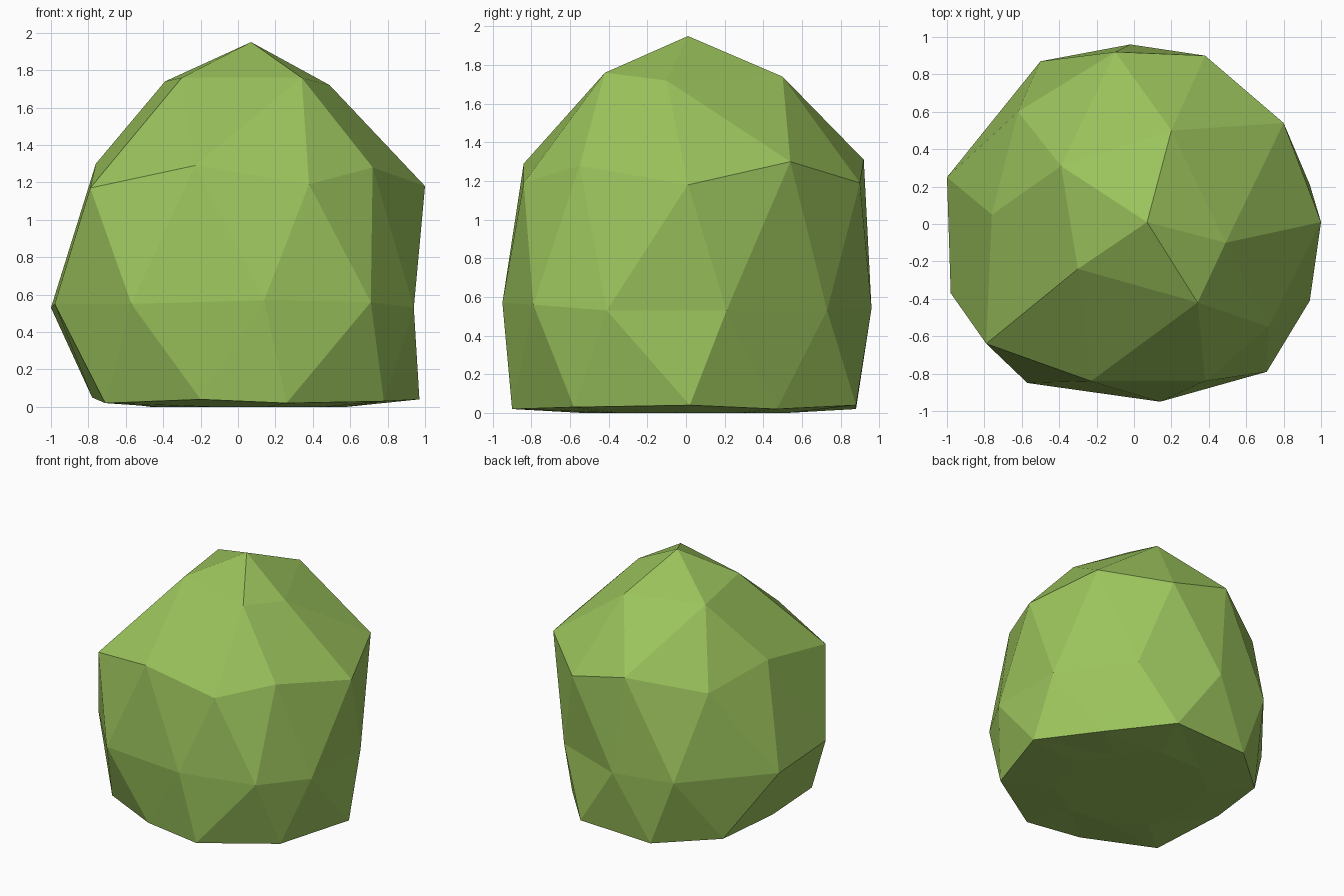
import bpy, bmesh

if "Cube" in bpy.data.objects:
    bpy.data.objects.remove(bpy.data.objects["Cube"])

# Low-poly bush: rings of a lumpy, flat-bottomed icosphere, counted anticlockwise from +x
shoulder = [(.49, -.10, 1.72), (.20, .50, 1.74), (-.39, .31, 1.74), (-.30, -.24, 1.76), (.34, -.42, 1.76)]
upper = [(1, .01, 1.18), (.80, .54, 1.30), (.38, .90, 1.19), (-.10, .92, 1.31), (-.62, .60, 1.20),
         (-.76, .05, 1.30), (-.79, -.64, 1.17), (-.23, -.84, 1.29), (.38, -.84, 1.19), (.72, -.55, 1.28)]
belly = [(.94, .21, .53), (.57, .73, .53), (-.02, .96, .54), (-.50, .87, .55), (-1, .25, .53),
         (-.98, -.37, .55), (-.57, -.85, .55), (.14, -.95, .57), (.71, -.79, .56), (.94, -.41, .53)]
base = [(.97, .02, .04), (.68, .47, .02), (.32, .88, .04), (-.30, .88, .02), (-.70, .53, .03),
        (-.78, .02, .05), (-.71, -.58, .02), (-.20, -.85, .04), (.26, -.90, .02), (.78, -.58, .03)]

bm = bmesh.new()
top = bm.verts.new((.07, .01, 1.95))
A, B, C, D = [[bm.verts.new(p) for p in ring] for ring in (shoulder, upper, belly, base)]
# underside: shrunken copy of the base ring lying on the ground
E = [bm.verts.new((x * .6, y * .6, 0)) for x, y, z in base]

# crown and shoulder
for i in range(5):
    a, a2 = A[i], A[(i + 1) % 5]
    o, m, o2 = B[2 * i], B[2 * i + 1], B[(2 * i + 2) % 10]
    for f in ((top, a, a2), (a, o, m), (a, m, a2), (a2, m, o2)):
        bm.faces.new(f)

# sides and underside rim
for i in range(10):
    j = (i + 1) % 10
    for f in ((B[i], C[i], B[j]), (B[j], C[i], C[j]),
              (C[i], D[i], D[j]), (C[i], D[j], C[j]),
              (D[i], E[i], E[j]), (D[i], E[j], D[j])):
        bm.faces.new(f)
bm.faces.new(E[::-1])
bmesh.ops.recalc_face_normals(bm, faces=bm.faces[:])

mesh = bpy.data.meshes.new("bush")
bm.to_mesh(mesh)
bm.free()
leaf = bpy.data.materials.new("leaf green")
leaf.diffuse_color = (.328, .546, .107, 1)
leaf.use_nodes = True
leaf.node_tree.nodes["Principled BSDF"].inputs["Base Color"].default_value = leaf.diffuse_color
mesh.materials.append(leaf)
bush = bpy.data.objects.new("bush", mesh)
bpy.context.collection.objects.link(bush)
